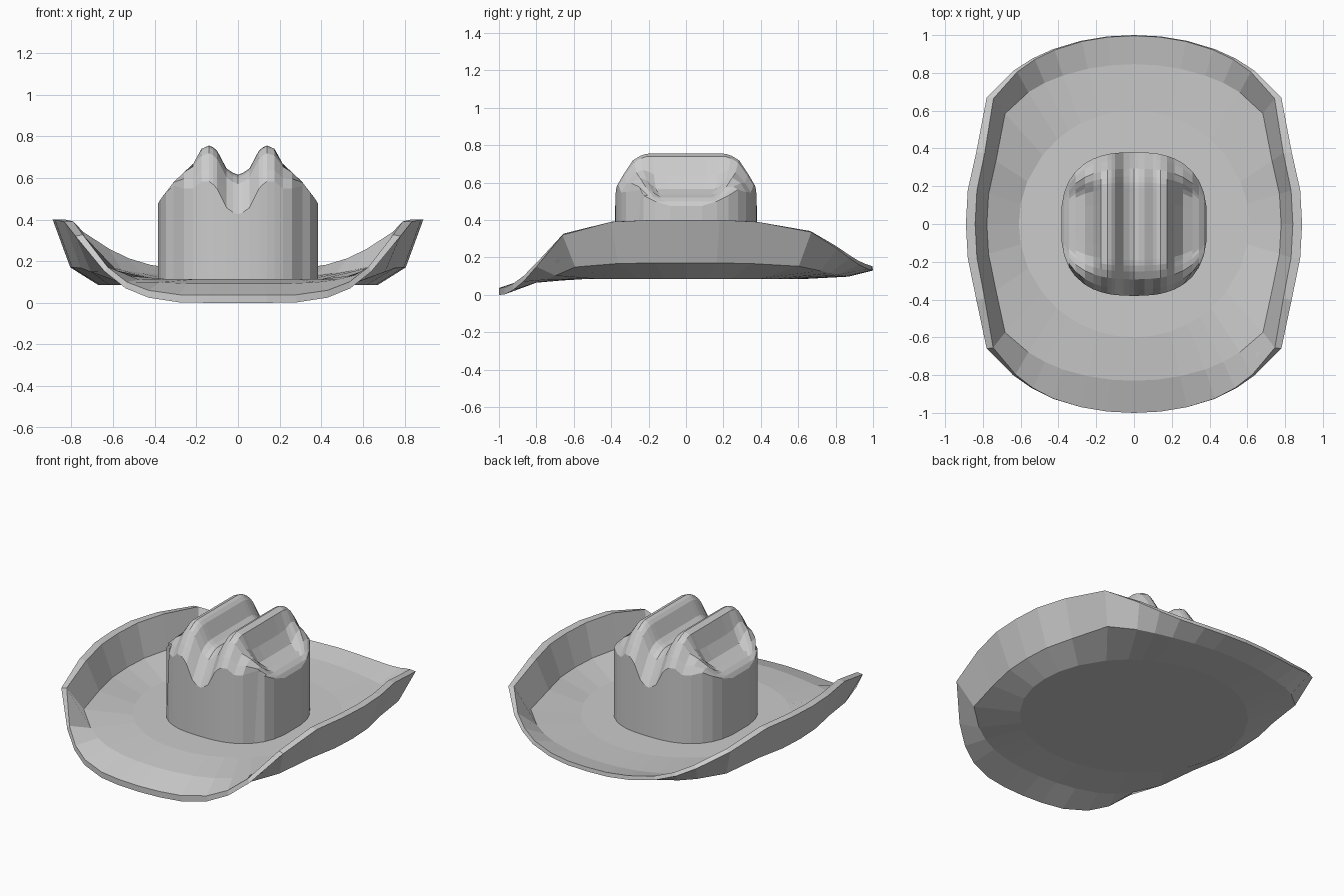
import bpy, bmesh, math

if "Cube" in bpy.data.objects:
    bpy.data.objects.remove(bpy.data.objects["Cube"])


def finish(name, bm):
    bmesh.ops.recalc_face_normals(bm, faces=bm.faces)
    me = bpy.data.meshes.new(name)
    bm.to_mesh(me)
    bm.free()
    ob = bpy.data.objects.new(name, me)
    bpy.context.collection.objects.link(ob)
    return ob


def lerp_table(table, t):
    for (a, za), (b, zb) in zip(table, table[1:]):
        if t <= b:
            return za + (zb - za) * max(0, t - a) / (b - a)
    return table[-1][1]


# Brim: right half of the lower rim, front to back (x, y, z), then mirrored
half = [(0, -1, 0), (.14, -.993, 0), (.28, -.97, .002), (.43, -.925, .025),
        (.54, -.87, .07), (.64, -.80, .15), (.78, -.66, .32), (.835, -.40, .39),
        (.88, -.18, .40), (.89, 0, .40), (.88, .18, .40), (.835, .38, .39),
        (.78, .67, .335), (.64, .81, .245), (.54, .875, .195), (.43, .925, .16),
        (.28, .97, .138), (.14, .993, .13), (0, 1, .13)]
rim = half + [(-x, y, z) for x, y, z in half[-2:0:-1]]


def ellipse(x, y, rx, ry, z):
    a = math.atan2(y, x / .89)
    return (rx * math.cos(a), ry * math.sin(a), z)


rings = [[] for _ in range(6)]
for x, y, z in rim:
    s = min(1, z / .4)                      # how steeply the brim is curled here
    mid = .085 + .27 * (z - .085)
    rings[0].append(ellipse(x, y, .67, .64, .085))
    rings[1].append((x * .905, y * (.85 + .06 * s), mid))
    rings[2].append((x, y, z))
    rings[3].append((x * (1 - .055 * s), y * (1 - .01 * s), z + .037 * (1 - s)))
    rings[4].append((x * .875, y * (.83 + .05 * s), mid + .03))
    rings[5].append(ellipse(x, y, .61, .60, .115))

bm = bmesh.new()
loops = [[bm.verts.new(p) for p in r] for r in rings]
n = len(rim)
for lo, hi in zip(loops, loops[1:]):
    for i in range(n):
        j = (i + 1) % n
        bm.faces.new((lo[i], lo[j], hi[j], hi[i]))
bm.faces.new(loops[0])
bm.faces.new(loops[-1])
finish("brim", bm)

# Crown: ridged top from a cross profile, lowered at the ends and pinched at the sides
ridge = [(0, .615), (.025, .625), (.055, .645), (.10, .73), (.12, .747), (.14, .755),
         (.175, .74), (.215, .68), (.26, .64), (.31, .595), (.345, .54), (.37, .50), (.385, .475)]
end_drop = [(0, 0), (.21, 0), (.245, .012), (.29, .04), (.345, .13), (.38, .19)]
stations = [-.385, -.37, -.345, -.31, -.26, -.215, -.175, -.14, -.12, -.10, -.055, -.025]
stations = stations + [0] + [-x for x in reversed(stations)]
vs = [0, .3, .5, .58, .66, .77, .91, 1]
vs = [-v for v in vs[:0:-1]] + vs


def half_depth(x):
    return .38 * max(.005, 1 - (abs(x) / .388) ** 2.6) ** (1 / 2.6)


bm = bmesh.new()
grid = []
for x in stations:
    h, ax = half_depth(x), abs(x)
    col = []
    for v in vs:
        y = v * h
        z = lerp_table(ridge, ax) - lerp_table(end_drop, abs(y))
        if .18 < ax < .36 and abs(y) < .24:      # side dents
            z -= .075 * math.sin(math.pi * (ax - .18) / .18) * min(1, (.24 - abs(y)) / .08)
        col.append(bm.verts.new((x, y, z)))
    grid.append(col)
for a, b in zip(grid, grid[1:]):
    for j in range(len(vs) - 1):
        bm.faces.new((a[j], b[j], b[j + 1], a[j + 1]))

# Crown wall dropped from the edge of the top
edges = [e for e in bm.edges if e.is_boundary]
wall = bmesh.ops.extrude_edge_only(bm, edges=edges)
for g in wall["geom"]:
    if isinstance(g, bmesh.types.BMVert):
        g.co.z = .11

# Corner pinches in the upper wall
for col, x in zip(grid, stations):
    if abs(abs(x) - .31) < .001:
        col[0].co.y += .04
finish("crown", bm)
